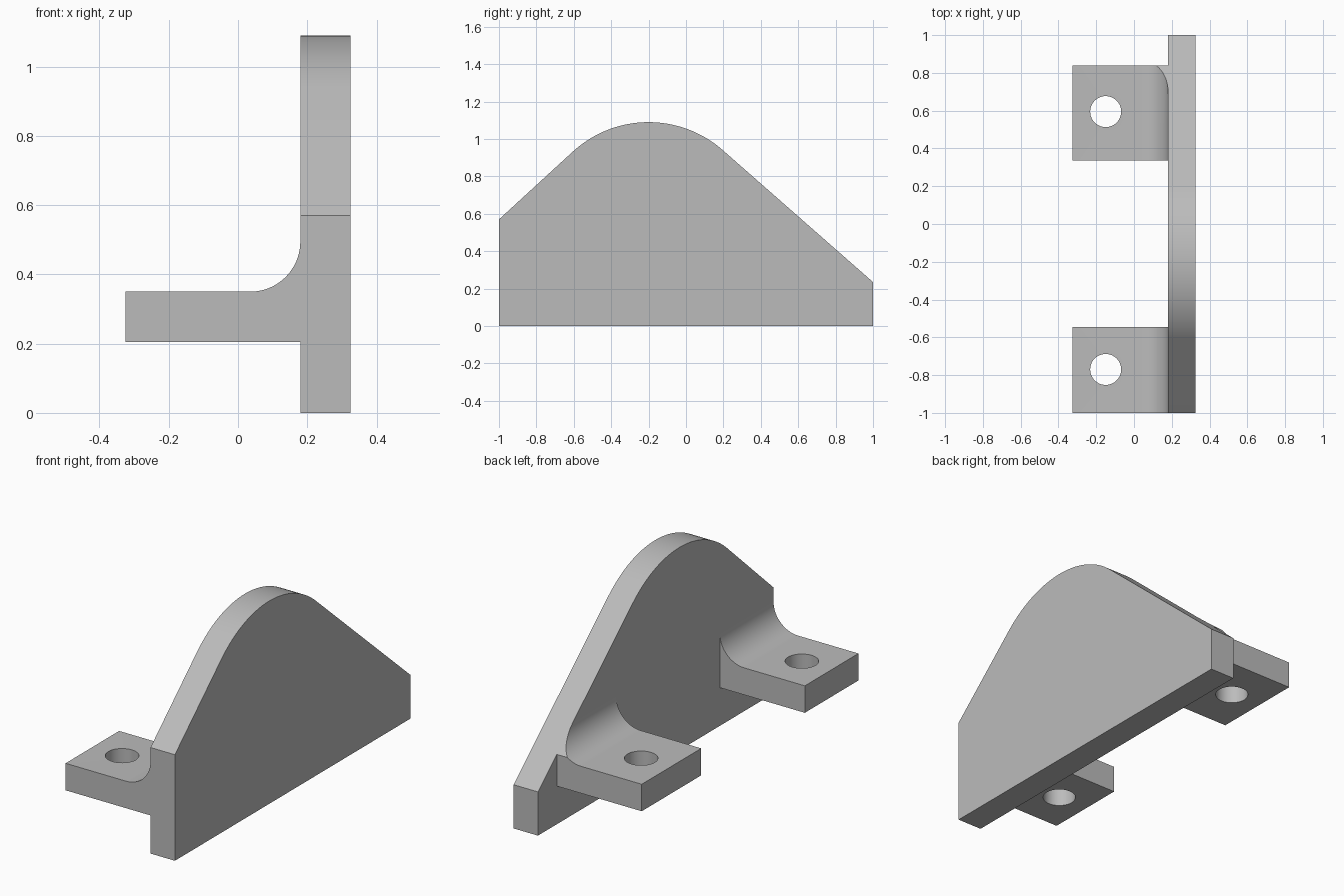
import bpy, bmesh, math
from mathutils import Vector

cube = bpy.data.objects.get("Cube")
if cube:
    bpy.data.objects.remove(cube, do_unlink=True)

grey = bpy.data.materials.new("plain_grey")
grey.use_nodes = True
grey.diffuse_color = (0.5, 0.5, 0.5, 1)
grey.node_tree.nodes["Principled BSDF"].inputs["Base Color"].default_value = (0.5, 0.5, 0.5, 1)

PLATE_IN, PLATE_OUT = 0.18, 0.325
BACK_TOP = (1.0, 0.235)       # (y, z) corners of the plate's sloping edges
FRONT_TOP = (-1.0, 0.57)
CROWN, CROWN_R = (-0.2, 0.49), 0.6


def arc(center, radius, start, end, steps):
    """Points along an arc, angles in radians."""
    angles = [start + (end - start) * i / steps for i in range(steps + 1)]
    return [(center[0] + radius * math.cos(a), center[1] + radius * math.sin(a)) for a in angles]


def tangent_angle(point, side):
    """Angle on the crown circle where a line from the point touches it."""
    dy, dz = point[0] - CROWN[0], point[1] - CROWN[1]
    return math.atan2(dz, dy) + side * math.acos(CROWN_R / math.hypot(dy, dz))


def extrude(name, points, offset, clip=None):
    """Solid prism from a closed outline, optionally cut by a plane."""
    bm = bmesh.new()
    face = bm.faces.new([bm.verts.new(p) for p in points])
    moved = bmesh.ops.extrude_face_region(bm, geom=[face])["geom"]
    bmesh.ops.translate(bm, vec=offset, verts=[v for v in moved if isinstance(v, bmesh.types.BMVert)])
    if clip:
        cut = bmesh.ops.bisect_plane(bm, geom=bm.verts[:] + bm.edges[:] + bm.faces[:],
                                     plane_co=clip[0], plane_no=clip[1], clear_outer=True)
        bmesh.ops.holes_fill(bm, edges=[e for e in bm.edges if e.is_boundary])
    bmesh.ops.recalc_face_normals(bm, faces=bm.faces[:])
    mesh = bpy.data.meshes.new(name)
    bm.to_mesh(mesh)
    bm.free()
    mesh.materials.append(grey)
    obj = bpy.data.objects.new(name, mesh)
    bpy.context.collection.objects.link(obj)
    return obj


def activate(obj):
    bpy.ops.object.select_all(action='DESELECT')
    obj.select_set(True)
    bpy.context.view_layer.objects.active = obj


def smooth(obj):
    activate(obj)
    bpy.ops.object.shade_smooth_by_angle(angle=math.radians(20))


# Upright plate with a rounded crown between two slopes
crown = arc(CROWN, CROWN_R, tangent_angle(BACK_TOP, 1), tangent_angle(FRONT_TOP, -1), 48)
outline = [(-1, 0), (1, 0), BACK_TOP] + crown + [FRONT_TOP]
plate = extrude("upright_plate", [(PLATE_IN, y, z) for y, z in outline],
                Vector((PLATE_OUT - PLATE_IN, 0, 0)))
smooth(plate)

# Plane of the back slope, which also trims the back lug's fillet
slope_y, slope_z = crown[0][0] - BACK_TOP[0], crown[0][1] - BACK_TOP[1]
slope = (Vector((0, *BACK_TOP)), Vector((0, slope_z, -slope_y)).normalized())


def mounting_lug(name, y0, y1, hole_y, clip=None):
    """Flat lug with a filleted root and a bolt hole."""
    fillet = arc((0.035, 0.495), 0.145, -math.pi / 2, 0, 20)
    profile = [(PLATE_IN, 0.205)] + fillet[::-1] + [(-0.325, 0.35), (-0.325, 0.205)]
    lug = extrude(name, [(x, y0, z) for x, z in profile], Vector((0, y1 - y0, 0)), clip)
    ring = arc((-0.15, hole_y), 0.082, 0, 2 * math.pi, 48)[:-1]
    cutter = extrude("hole_cutter", [(x, y, 0.1) for x, y in ring], Vector((0, 0, 0.4)))
    cutter.hide_render = True
    activate(lug)
    mod = lug.modifiers.new("bolt_hole", 'BOOLEAN')
    mod.operation, mod.solver, mod.object = 'DIFFERENCE', 'EXACT', cutter
    bpy.ops.object.modifier_apply(modifier=mod.name)
    bpy.data.objects.remove(cutter, do_unlink=True)
    smooth(lug)


mounting_lug("front_lug", -1.0, -0.545, -0.77)
mounting_lug("back_lug", 0.335, 0.84, 0.595, slope)
